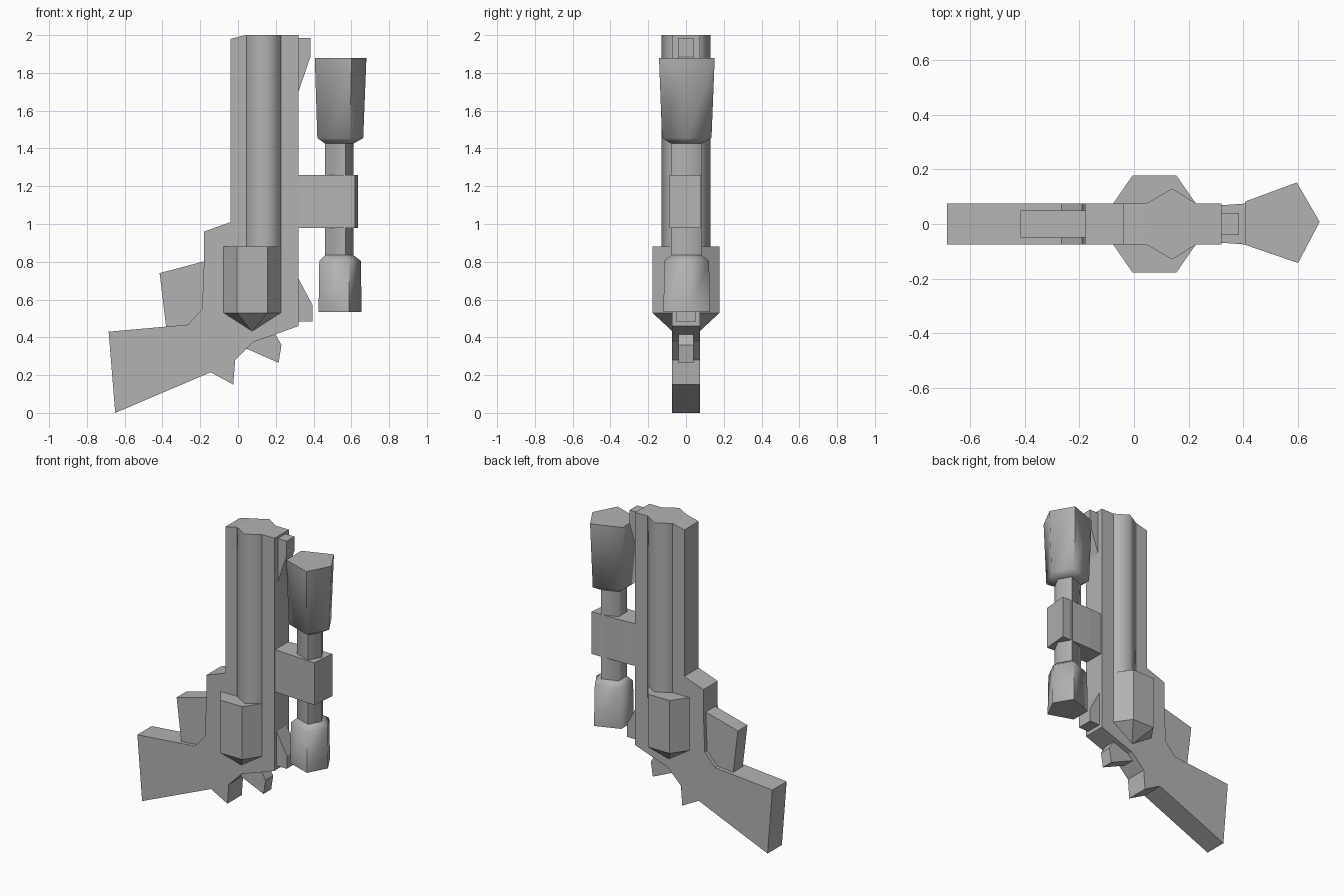
import bpy
import bmesh
import math

cube = bpy.data.objects.get("Cube")
if cube:
    bpy.data.objects.remove(cube, do_unlink=True)

# One grey metal for everything
grey = bpy.data.materials.new("grey metal")
grey.use_nodes = True
colour = (0.45, 0.45, 0.45, 1)
grey.diffuse_color = colour
grey.node_tree.nodes["Principled BSDF"].inputs["Base Color"].default_value = colour


def finish(name, bm, smooth=None):
    bmesh.ops.recalc_face_normals(bm, faces=bm.faces)
    mesh = bpy.data.meshes.new(name)
    bm.to_mesh(mesh)
    bm.free()
    mesh.materials.append(grey)
    obj = bpy.data.objects.new(name, mesh)
    bpy.context.collection.objects.link(obj)
    if smooth:
        bpy.ops.object.select_all(action="DESELECT")
        obj.select_set(True)
        bpy.context.view_layer.objects.active = obj
        bpy.ops.object.shade_smooth_by_angle(angle=math.radians(smooth))
    return obj


def loft(name, rings, smooth=None):
    """Skin a stack of equal-sized rings and cap both ends."""
    bm = bmesh.new()
    loops = [[bm.verts.new(p) for p in ring] for ring in rings]
    n = len(loops[0])
    for a, b in zip(loops, loops[1:]):
        for i in range(n):
            j = (i + 1) % n
            bm.faces.new((a[i], a[j], b[j], b[i]))
    bm.faces.new(loops[0])
    bm.faces.new(loops[-1])
    return finish(name, bm, smooth)


def plate(name, outline, half):
    """Side profile in x, z given thickness along y."""
    return loft(name, [[(x, y, z) for x, z in outline] for y in (-half, half)])


def column(name, outline, low, high, smooth=None):
    """Plan outline in x, y raised between two heights."""
    return loft(name, [[(x, y, z) for x, y in outline] for z in (low, high)], smooth)


# Barrel, frame and grip in one flat profile
plate("frame_and_grip", [
    (-0.04, 1.98), (0.04, 2), (0.32, 2), (0.32, 0.46), (0.21, 0.42),
    (0.08, 0.375), (-0.015, 0.28), (-0.025, 0.15), (-0.145, 0.215),
    (-0.65, 0), (-0.685, 0.43), (-0.265, 0.467), (-0.19, 0.55),
    (-0.18, 0.8), (-0.18, 0.96), (-0.04, 1.01)], 0.075)

# Raised ridge along both sides of the barrel
column("barrel_ridge", [
    (0.045, 0.075), (0.14, 0.13), (0.228, 0.075),
    (0.228, -0.075), (0.14, -0.13), (0.045, -0.075)], 0.8, 2, 65)

# Hammer, trigger and sights
plate("hammer", [(-0.17, 0.805), (-0.415, 0.74), (-0.38, 0.45), (-0.17, 0.45)], 0.05)
plate("trigger", [(0.045, 0.34), (0.215, 0.265), (0.23, 0.36), (0.19, 0.43),
                  (0.08, 0.39)], 0.04)
plate("front_sight", [(0.31, 1.985), (0.385, 1.985), (0.385, 1.89), (0.31, 1.67)], 0.04)
plate("lower_lug", [(0.31, 0.73), (0.395, 0.57), (0.395, 0.485), (0.31, 0.485)], 0.053)

# Drum halves, each running to a point at the bottom
for side, name in ((-1, "drum_front"), (1, "drum_back")):
    bm = bmesh.new()
    for x, y in ((-0.08, 0.07), (-0.005, 0.178), (0.155, 0.178), (0.23, 0.07)):
        for z in (0.53, 0.88):
            bm.verts.new((x, side * y, z))
    bm.verts.new((0.075, side * 0.07, 0.43))
    bmesh.ops.convex_hull(bm, input=bm.verts)
    bmesh.ops.dissolve_limit(bm, angle_limit=0.02, verts=bm.verts, edges=bm.edges)
    finish(name, bm)

# Five-sided scope
PENTAGON = [(1, 0.05), (0.45, 1), (-0.8, 0.54), (-0.8, -0.5), (0.48, -0.94)]


def scope_part(name, sections):
    loft(name, [[(0.528 + r * x, r * y, z) for x, y in PENTAGON]
                for r, z in sections], 75)


scope_part("scope_tube", [(0.083, 0.8), (0.083, 1.46)])
scope_part("scope_front_bell", [(0.083, 1.425), (0.135, 1.455), (0.152, 1.88)])
scope_part("scope_eyepiece", [(0.127, 0.535), (0.122, 0.805), (0.083, 0.835)])
column("scope_mount", [(0.31, 0.068), (0.41, 0.075), (0.635, 0.08),
                       (0.62, -0.087), (0.41, -0.075), (0.31, -0.068)], 0.98, 1.26)
